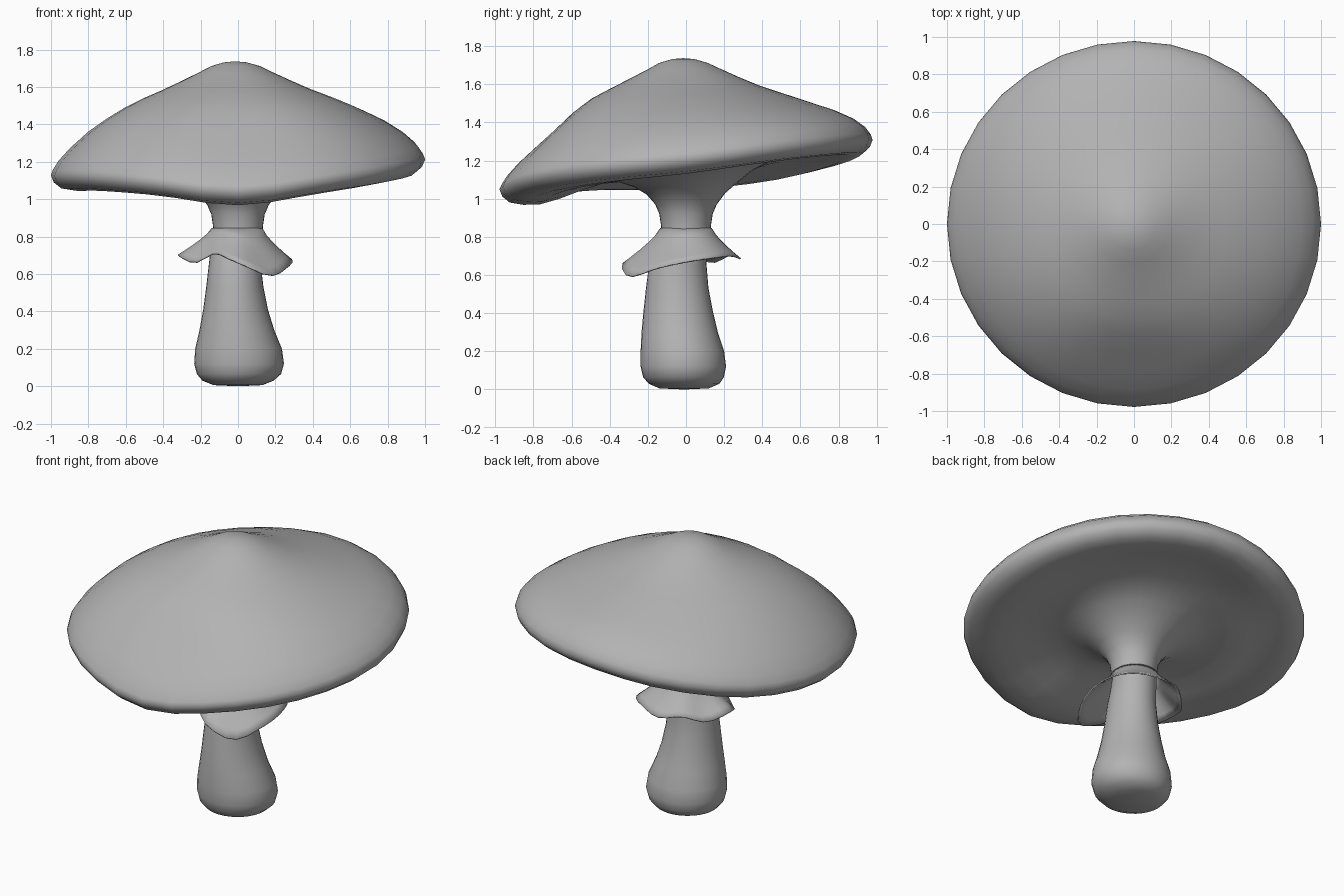
import bpy, bmesh
from math import sin, cos, pi, exp

grey = bpy.data.materials.new("grey")
grey.diffuse_color = (0.45, 0.45, 0.45, 1)


def loop_value(table, a):
    """Smooth periodic interpolation of evenly spaced values around a circle."""
    n = len(table)
    f = (a / (2 * pi) * n) % n
    i = int(f)
    t = f - i
    p0, p1, p2, p3 = (table[(i + k) % n] for k in (-1, 0, 1, 2))
    return 0.5 * (2 * p1 + (p2 - p0) * t + (2 * p0 - 5 * p1 + 4 * p2 - p3) * t * t
                  + (3 * p1 - p0 - 3 * p2 + p3) * t ** 3)


def skin(name, rings, n, start=None, end=None):
    """Join rings (functions angle -> point) into a skin; optional pole points."""
    bm = bmesh.new()
    rows = [[bm.verts.new(ring(2 * pi * k / n)) for k in range(n)] for ring in rings]
    for a, b in zip(rows, rows[1:]):
        for k in range(n):
            j = (k + 1) % n
            bm.faces.new((a[k], a[j], b[j], b[k]))
    for pole, row in ((start, rows[0]), (end, rows[-1])):
        if pole:
            v = bm.verts.new(pole)
            for k in range(n):
                bm.faces.new((v, row[k], row[(k + 1) % n]))
    bmesh.ops.recalc_face_normals(bm, faces=bm.faces)
    me = bpy.data.meshes.new(name)
    bm.to_mesh(me)
    bm.free()
    for p in me.polygons:
        p.use_smooth = True
    me.materials.append(grey)
    ob = bpy.data.objects.new(name, me)
    bpy.context.collection.objects.link(ob)
    return ob


# Cap: wavy rim heights every 30 degrees, faded in along the profile
RIM = [1.215, 1.275, 1.31, 1.31, 1.25, 1.175, 1.13, 1.13, 1.105, 1.052, 1.115, 1.17]
# radius, mean height, share of the rim wave; top then underside
CAP_TOP = [(0.06, 1.732, 0), (0.13, 1.712, 0), (0.2, 1.677, 0.02), (0.3, 1.63, 0.04),
           (0.4, 1.585, 0.07), (0.5, 1.545, 0.12), (0.6, 1.50, 0.22), (0.7, 1.447, 0.37),
           (0.8, 1.387, 0.58), (0.9, 1.31, 0.83), (0.96, 1.25, 0.96), (0.99, 1.205, 1)]
CAP_UNDER = [(1.0, 1.175, 1), (0.985, 1.138, 1), (0.945, 1.106, 1), (0.87, 1.094, 1),
             (0.78, 1.097, 1), (0.68, 1.115, 0.92), (0.56, 1.132, 0.7), (0.45, 1.135, 0.45),
             (0.36, 1.118, 0.25), (0.28, 1.075, 0.1), (0.21, 1.025, 0.03),
             (0.165, 0.97, 0), (0.143, 0.92, 0), (0.134, 0.86, 0), (0.13, 0.82, 0)]


def cap_ring(r, z, w, top):
    s = (r - 1) * 0.015 * top

    def point(a):
        x, y = r * cos(a) + s, 0.978 * r * sin(a) + s
        dent = 0.045 * top * exp(-(x / 0.4) ** 2 - ((y + 0.74) / 0.17) ** 2)
        return (x, y, z + w * (loop_value(RIM, a) - 1.178) - dent)
    return point


skin("cap", [cap_ring(*c, 1) for c in CAP_TOP] + [cap_ring(*c, 0) for c in CAP_UNDER],
     32, start=(-0.015, -0.015, 1.737))

# Stem: centre x, centre y, radius x, radius y, height
STEM = [(0, -0.01, 0.13, 0.13, 0.006), (0, -0.01, 0.19, 0.185, 0.03),
        (0.005, -0.013, 0.225, 0.212, 0.065), (0.006, -0.014, 0.24, 0.224, 0.12),
        (0.003, -0.019, 0.232, 0.219, 0.2), (-0.006, -0.033, 0.2, 0.2, 0.3),
        (-0.013, -0.041, 0.173, 0.182, 0.41), (-0.017, -0.046, 0.153, 0.164, 0.53),
        (-0.017, -0.043, 0.138, 0.15, 0.66), (-0.012, -0.02, 0.131, 0.136, 0.76),
        (-0.003, 0, 0.128, 0.128, 0.83)]


def stem_ring(x, y, rx, ry, z):
    return lambda a: (x + rx * cos(a), y + ry * sin(a), z)


skin("stem", [stem_ring(*s) for s in STEM], 32, start=(0, -0.01, 0))

# Skirt: ruffled hem radius and height every 30 degrees
HEM_R = [0.29, 0.29, 0.275, 0.285, 0.27, 0.28, 0.32, 0.27, 0.245, 0.33, 0.34, 0.305]
HEM_Z = [0.668, 0.69, 0.70, 0.685, 0.705, 0.665, 0.70, 0.66, 0.71, 0.66, 0.592, 0.635]


def skirt_ring(t):
    def point(a):
        r = 0.131 + (loop_value(HEM_R, a) - 0.131) * t
        z = 0.845 + (loop_value(HEM_Z, a) - 0.845) * t ** 0.78
        return (r * cos(a) - 0.005 * (1 - t), r * sin(a), z)
    return point


skirt = skin("skirt", [skirt_ring(t) for t in (0, 0.15, 0.35, 0.55, 0.8, 1)], 32)
mod = skirt.modifiers.new("thickness", 'SOLIDIFY')
mod.thickness = 0.008
mod.offset = 0
